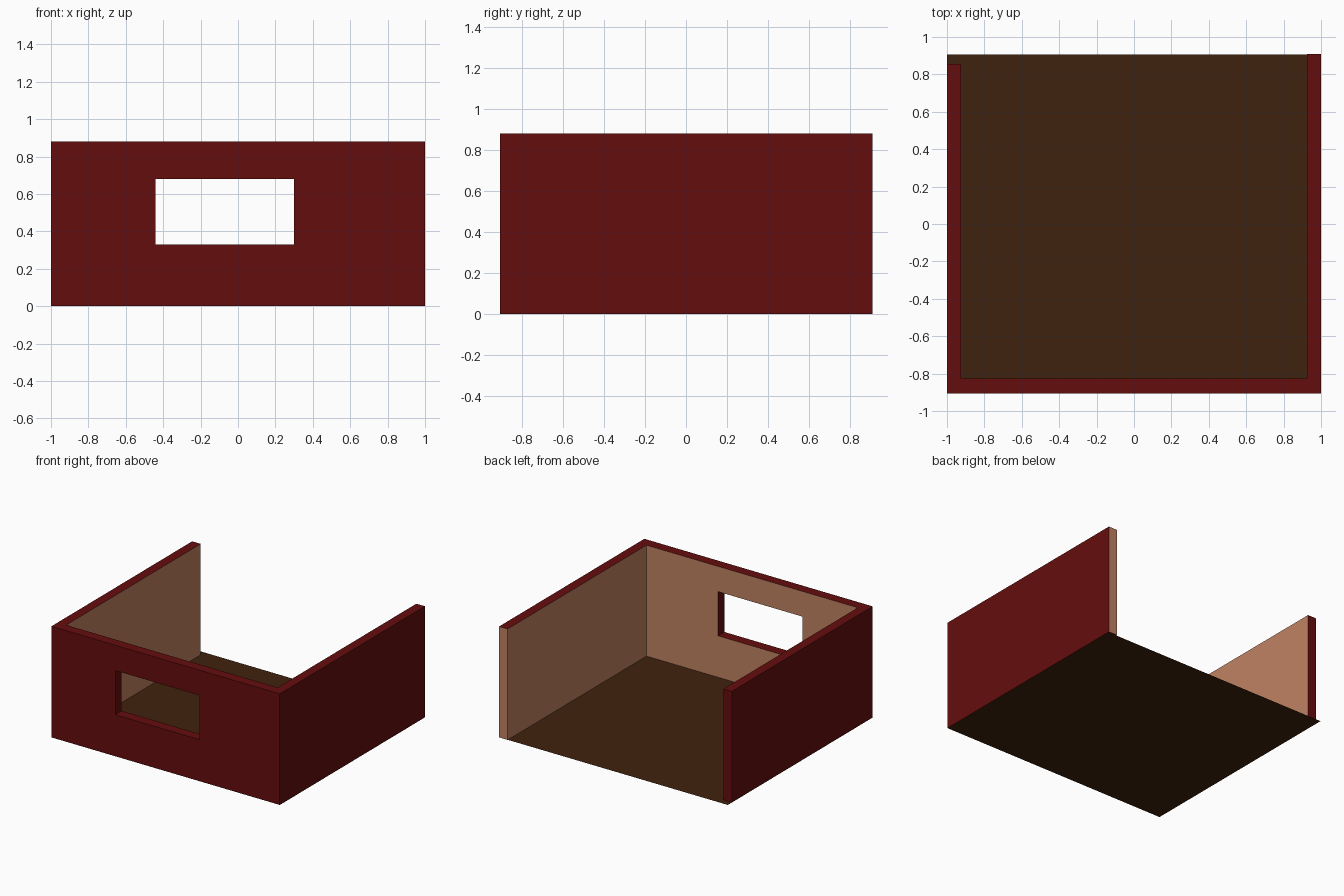
import bpy
import bmesh
from mathutils import Vector

old = bpy.data.objects.get("Cube")
if old:
    bpy.data.objects.remove(old, do_unlink=True)


def make_material(name, rgb):
    mat = bpy.data.materials.new(name)
    mat.use_nodes = True
    color = (*rgb, 1)
    mat.diffuse_color = color
    mat.node_tree.nodes["Principled BSDF"].inputs["Base Color"].default_value = color
    return mat


RED = make_material("dark red paint", (0.130, 0.004, 0.004))
TAN = make_material("tan plaster", (0.527, 0.223, 0.122))
BROWN = make_material("brown floor", (0.051, 0.016, 0.0044))

HEIGHT = 0.88
BASE = 0.002          # walls rest just above the floor sheet
FRONT, INNER_FRONT = -0.907, -0.827
INNER_SIDE = 0.925


def finish(name, bm, materials, tan_sides=()):
    """Turn a bmesh into an object; faces pointing along tan_sides get slot 1."""
    bmesh.ops.recalc_face_normals(bm, faces=bm.faces)
    bm.normal_update()
    for face in bm.faces:
        face.material_index = int(any(face.normal.dot(Vector(d)) > 0.9 for d in tan_sides))
    mesh = bpy.data.meshes.new(name)
    bm.to_mesh(mesh)
    bm.free()
    for mat in materials:
        mesh.materials.append(mat)
    obj = bpy.data.objects.new(name, mesh)
    bpy.context.collection.objects.link(obj)
    return obj


def side_wall(name, x0, x1, back, tan_sides):
    bm = bmesh.new()
    bmesh.ops.create_cube(bm, size=1)
    low = Vector((x0, INNER_FRONT, BASE))
    high = Vector((x1, back, HEIGHT))
    for v in bm.verts:
        v.co = (low + high) / 2 + v.co * (high - low)
    finish(name, bm, (RED, TAN), tan_sides)


# Side walls, plastered inside; the left one also on its open end
side_wall("left_wall", INNER_SIDE, 1, 0.91, [(-1, 0, 0), (0, 1, 0)])
side_wall("right_wall", -1, -INNER_SIDE, 0.855, [(1, 0, 0)])

# Front wall: a panel grid with the middle cell left open as the window
xs = (-1, -0.44, 0.30, 1)
zs = (BASE, 0.33, 0.68, HEIGHT)
bm = bmesh.new()
grid = [[bm.verts.new((x, FRONT, z)) for z in zs] for x in xs]
for i in range(3):
    for j in range(3):
        if (i, j) != (1, 1):
            bm.faces.new((grid[i][j], grid[i + 1][j], grid[i + 1][j + 1], grid[i][j + 1]))
result = bmesh.ops.extrude_face_region(bm, geom=bm.faces[:])
moved = [g for g in result["geom"] if isinstance(g, bmesh.types.BMVert)]
bmesh.ops.translate(bm, verts=moved, vec=(0, INNER_FRONT - FRONT, 0))
finish("front_wall", bm, (RED, TAN), [(0, 1, 0)])

# Floor sheet under the whole room
bm = bmesh.new()
bmesh.ops.create_grid(bm, x_segments=1, y_segments=1, size=1)
for v in bm.verts:
    v.co.y *= 0.905
finish("floor", bm, (BROWN,))
